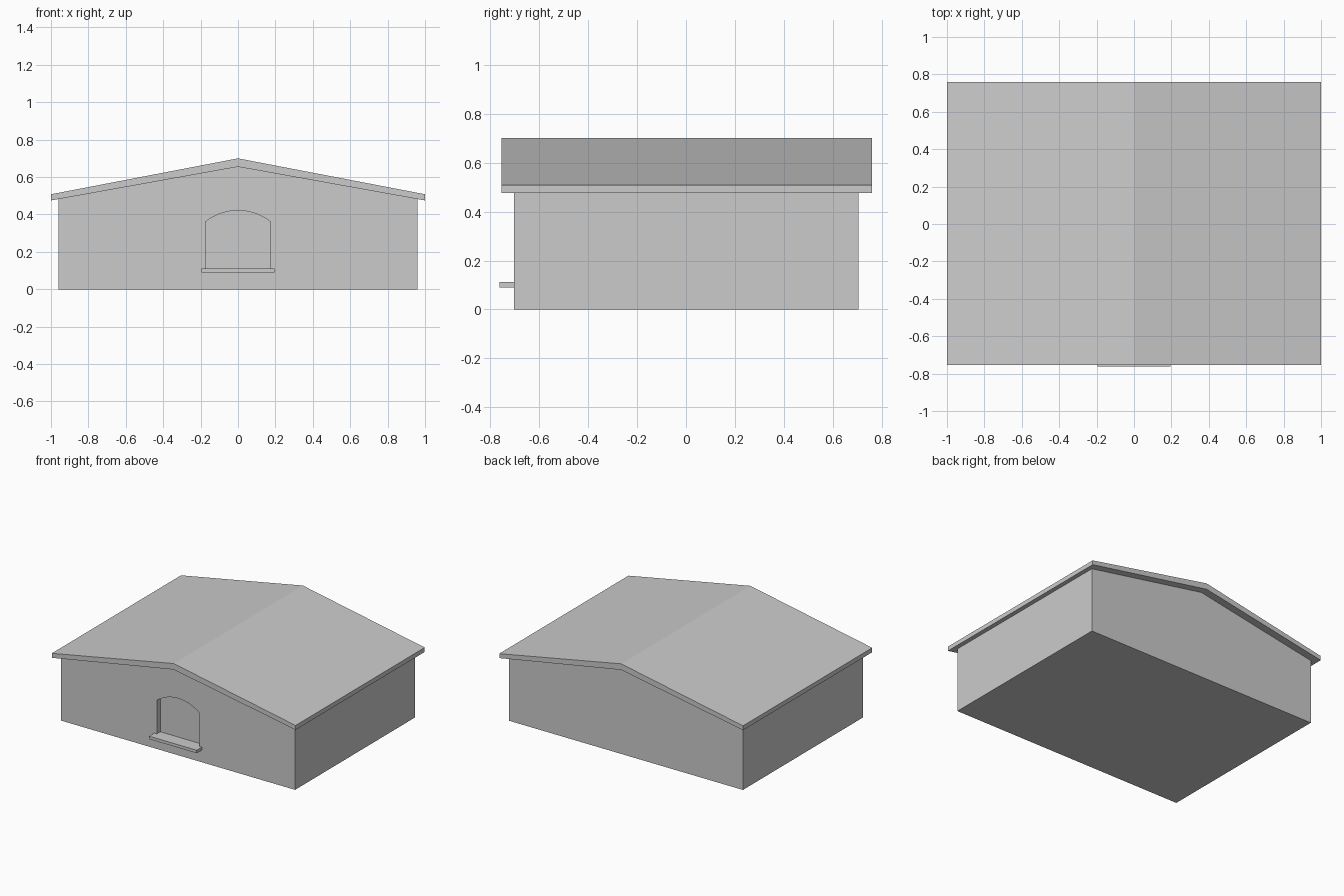
import bpy
import bmesh
import math

if "Cube" in bpy.data.objects:
    bpy.data.objects.remove(bpy.data.objects["Cube"])


def extrude_profile(name, points, y0, y1):
    """Solid made from an (x, z) outline swept from y0 to y1."""
    bm = bmesh.new()
    face = bm.faces.new([bm.verts.new((x, y0, z)) for x, z in points])
    swept = bmesh.ops.extrude_face_region(bm, geom=[face])["geom"]
    verts = [g for g in swept if isinstance(g, bmesh.types.BMVert)]
    bmesh.ops.translate(bm, verts=verts, vec=(0, y1 - y0, 0))
    bmesh.ops.recalc_face_normals(bm, faces=bm.faces)
    mesh = bpy.data.meshes.new(name)
    bm.to_mesh(mesh)
    bm.free()
    obj = bpy.data.objects.new(name, mesh)
    bpy.context.collection.objects.link(obj)
    return obj


def mirrored(half):
    """Close a right-hand half outline (apex first) with its mirror image."""
    return half + [(-x, z) for x, z in reversed(half) if x > 1e-6]


WALL_FRONT, WALL_BACK = -0.702, 0.704
RECESS = 0.04

# Gabled body, its top tucked slightly into the roof
body = extrude_profile("walls", mirrored([(0, 0.665), (0.96, 0.49), (0.96, 0)]),
                       WALL_FRONT, WALL_BACK)

# Roof slab with vertical eaves
extrude_profile("roof", [(0, 0.70), (1, 0.508), (1, 0.475), (0, 0.655),
                         (-1, 0.475), (-1, 0.508)], -0.754, 0.76)

# Arched window recess cut in the front wall
half_w, spring, rise = 0.174, 0.36, 0.061
radius = (half_w ** 2 + rise ** 2) / (2 * rise)
span = math.asin(half_w / radius)
arch = [(radius * math.sin(span * i / 10),
         spring + rise - radius + radius * math.cos(span * i / 10))
        for i in range(11)]
cutter = extrude_profile("window_cutter", mirrored(arch + [(half_w, 0.10)]),
                         WALL_FRONT - 0.1, WALL_FRONT + RECESS)
cutter.hide_render = True
cut = body.modifiers.new("window_recess", "BOOLEAN")
cut.operation = "DIFFERENCE"
cut.solver = "EXACT"
cut.object = cutter
bpy.context.view_layer.objects.active = body
bpy.ops.object.modifier_apply(modifier=cut.name)
bpy.data.objects.remove(cutter)

# Window sill, also forming the floor of the recess
extrude_profile("window_sill", mirrored([(0.195, 0.112), (0.195, 0.09)]),
                -0.762, WALL_FRONT + RECESS)
